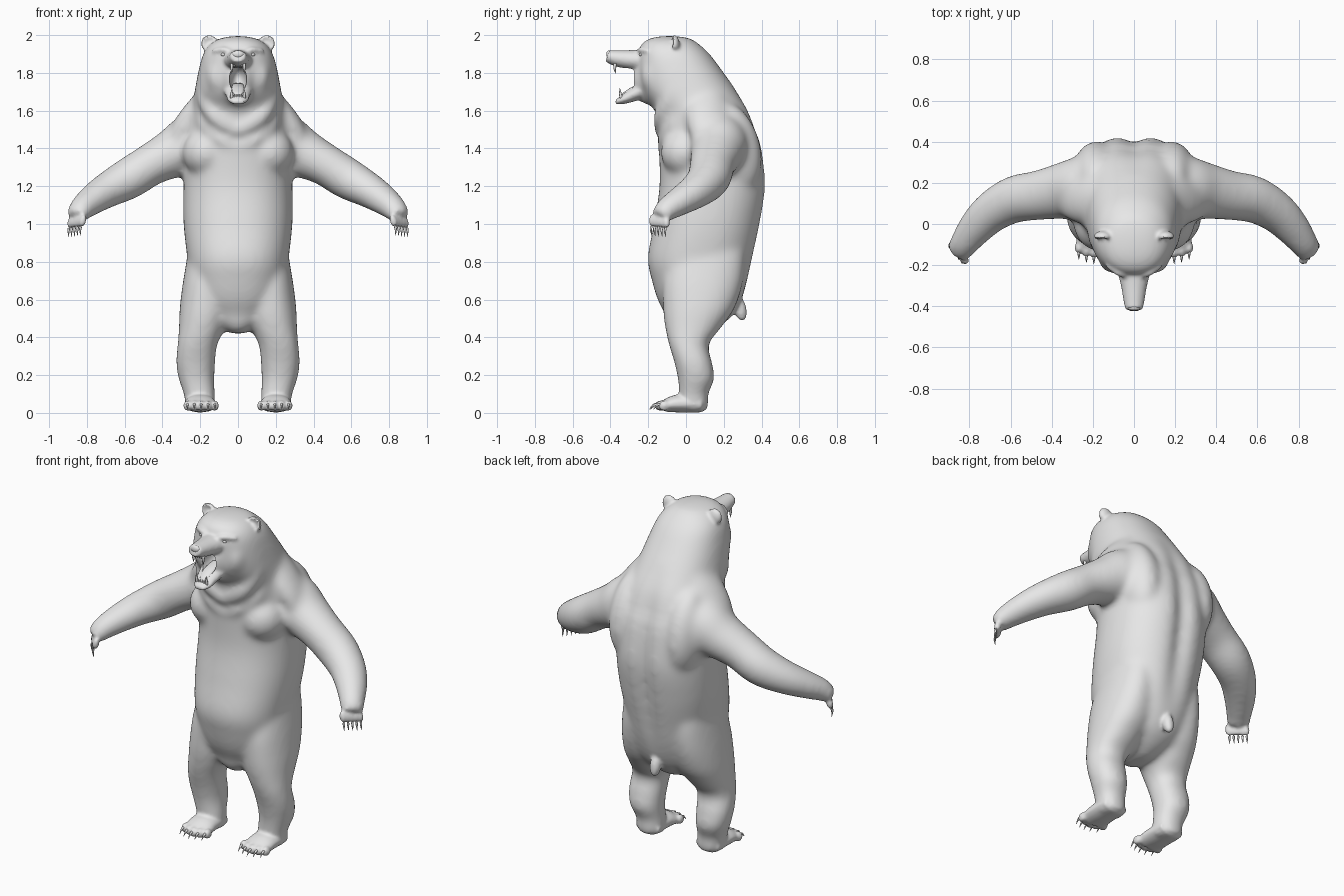
import bpy, bmesh, math
from mathutils import Vector, Matrix

if "Cube" in bpy.data.objects:
    bpy.data.objects.remove(bpy.data.objects["Cube"])

GREY = (0.8, 0.8, 0.8, 1)
fur = bpy.data.materials.new("plain grey")
fur.use_nodes = True
fur.diffuse_color = GREY
fur.node_tree.nodes["Principled BSDF"].inputs["Base Color"].default_value = GREY
UP = Vector((0, 0, 1))


def finish(name, bm):
    bmesh.ops.recalc_face_normals(bm, faces=bm.faces)
    me = bpy.data.meshes.new(name)
    bm.to_mesh(me)
    bm.free()
    me.materials.append(fur)
    me.shade_smooth()
    ob = bpy.data.objects.new(name, me)
    bpy.context.collection.objects.link(ob)
    return ob


def smooth_rows(rows, steps):
    # Catmull-Rom interpolation through rows of numbers
    rows = [Vector(r) for r in rows]
    ext = [rows[0]] + rows + [rows[-1]]
    out = []
    for p, q, r, s in zip(ext, ext[1:], ext[2:], ext[3:]):
        for i in range(steps):
            t = i / steps
            out.append(q + (r - p) * t / 2 + (p * 2 - q * 5 + r * 4 - s) * t * t / 2
                       + (q * 3 - p - r * 3 + s) * t ** 3 / 2)
    return out + [rows[-1]]


def skin(name, rings):
    bm = bmesh.new()
    loops = [[bm.verts.new(co) for co in ring] for ring in rings]
    n = len(loops[0])
    for a, b in zip(loops, loops[1:]):
        for i in range(n):
            j = (i + 1) % n
            bm.faces.new((a[i], a[j], b[j], b[i]))
    bm.faces.new(loops[0])
    bm.faces.new(loops[-1])
    return finish(name, bm)


def oval(n, power):
    for i in range(n):
        a = math.tau * i / n
        c, s = math.cos(a), math.sin(a)
        yield (math.copysign(abs(c) ** (2 / power), c),
               math.copysign(abs(s) ** (2 / power), s))


def slices(name, rows, power, groove=0):
    # horizontal slices: z, x min, x max, y front, y back
    rings = []
    for z, x0, x1, f, b in smooth_rows(rows, 6):
        ring = []
        for c, s in oval(72, power):
            x = (x0 + x1) / 2 + c * (x1 - x0) / 2
            y = (f + b) / 2 + s * (b - f) / 2
            if s > 0 and 0.6 < z < 1.75:
                fade = math.sin(math.pi * (z - 0.6) / 1.15)
                y -= groove * fade * math.exp(-(x / 0.05) ** 2)
            ring.append((x, y, z))
        rings.append(ring)
    return skin(name, rings)


def tube(name, rows, side=1, n=20, steps=5):
    # path rows: x, y, z, sideways radius, upward radius
    rows = [Vector(r) for r in smooth_rows(rows, steps)]
    pts = [Vector((r[0] * side, r[1], r[2])) for r in rows]
    rings = []
    for i, p in enumerate(pts):
        t = (pts[min(i + 1, len(pts) - 1)] - pts[max(i - 1, 0)]).normalized()
        ref = UP if abs(t.z) < 0.95 else Vector((0, 1, 0))
        u = t.cross(ref).normalized()
        v = u.cross(t)
        rings.append([p + u * c * rows[i][3] + v * s * rows[i][4] for c, s in oval(n, 2)])
    return skin(name, rings)


def blob(name, center, radii, tilt=0, roll=0):
    bm = bmesh.new()
    m = (Matrix.Translation(center) @ Matrix.Rotation(roll, 4, 'Y')
         @ Matrix.Rotation(tilt, 4, 'X') @ Matrix.Diagonal((*radii, 1)))
    bmesh.ops.create_uvsphere(bm, u_segments=24, v_segments=16, radius=1, matrix=m)
    return finish(name, bm)


def spike(name, a, mid, b, r, side=1):
    return tube(name, [(*a, r, r), (*mid, r * .75, r * .75), (*b, r * .08, r * .08)], side, 8, 3)


def apply(ob, kind, **settings):
    mod = ob.modifiers.new(kind.lower(), kind)
    for key, value in settings.items():
        setattr(mod, key, value)
    bpy.context.view_layer.objects.active = ob
    bpy.ops.object.modifier_apply(modifier=mod.name)


def merge(obs, name):
    bpy.ops.object.select_all(action='DESELECT')
    for ob in obs:
        ob.select_set(True)
    bpy.context.view_layer.objects.active = obs[0]
    bpy.ops.object.join()
    obs[0].name = name
    return obs[0]


def fuse(obs, name, voxel, rounds):
    ob = merge(obs, name)
    apply(ob, 'REMESH', mode='VOXEL', voxel_size=voxel, use_smooth_shade=True)
    apply(ob, 'SMOOTH', factor=.5, iterations=rounds)
    return ob


# Trunk, neck and skull
trunk = [(.42, .04, -.05, .10), (.46, .10, -.09, .18), (.52, .17, -.11, .25),
         (.6, .22, -.15, .295), (.7, .25, -.18, .33), (.82, .268, -.202, .36),
         (1, .288, -.17, .4), (1.2, .288, -.14, .43), (1.4, .278, -.143, .41),
         (1.5, .27, -.143, .375), (1.6, .25, -.165, .335), (1.7, .23, -.235, .272),
         (1.8, .212, -.255, .2), (1.9, .185, -.255, .125), (1.955, .145, -.235, .065),
         (1.983, .095, -.19, .02), (1.995, .03, -.13, -.05)]
masses = [slices("body", [(z, -w, w, f, b) for z, w, f, b in trunk], 2.25, .035),
          blob("snout_base", (0, -.2, 1.765), (.09, .094, .135))]

leg = [(1.08, .1, .18, .05, .22), (.9, .07, .25, -.05, .3), (.72, .04, .287, -.115, .305),
       (.56, .035, .308, -.122, .26), (.45, .07, .313, -.11, .185), (.36, .11, .32, -.09, .12),
       (.27, .12, .328, -.063, .138), (.18, .125, .315, -.043, .15),
       (.1, .122, .288, -.038, .118), (.04, .12, .28, -.04, .12), (.005, .13, .268, -.03, .108)]
arm = [(.14, .18, 1.43, .15, .18), (.25, .175, 1.415, .155, .165), (.35, .16, 1.37, .138, .132),
       (.46, .14, 1.315, .122, .112), (.58, .12, 1.24, .115, .11), (.69, .06, 1.18, .102, .094),
       (.77, -.02, 1.128, .088, .079), (.83, -.1, 1.078, .07, .064),
       (.858, -.14, 1.035, .064, .046)]

for side in (1, -1):
    tag = "left" if side > 0 else "right"
    masses += [
        slices(tag + "_leg", [(r[0], side * r[1], side * r[2], r[3], r[4]) for r in leg], 2.2),
        tube(tag + "_arm", arm, side, 28),
        # Shoulder blade, neck slope, chest muscle and flank
        blob(tag + "_shoulder_blade", (side * .185, .24, 1.4), (.115, .155, .25), .25),
        tube(tag + "_neck_slope", [(.1, .1, 1.74, .1, .06), (.2, .12, 1.59, .13, .085),
                                   (.29, .15, 1.47, .13, .08), (.37, .16, 1.39, .1, .07)], side),
        blob(tag + "_chest", (side * .16, .0, 1.38), (.135, .135, .13), 0, side * .5),
        # Fur folds below the head, meeting on the chest
        tube(tag + "_ruff", [(.16, 0, 1.82, .03, .03), (.18, -.07, 1.7, .044, .044),
                             (.12, -.125, 1.57, .048, .048), (-.01, -.13, 1.49, .036, .036)], side),
        tube(tag + "_collar", [(.2, .03, 1.66, .03, .03), (.17, -.06, 1.53, .046, .046),
                               (.09, -.105, 1.45, .045, .045), (-.01, -.12, 1.4, .03, .03)], side),
        blob(tag + "_cheek", (side * .105, -.165, 1.785), (.068, .075, .1)),
    ]

# Fuse the large masses softly before adding finer forms
parts = [fuse(masses, "body", .016, 14)]

# Snout, jaw and tail
parts += [
    tube("muzzle", [(0, -.2, 1.865, .09, .06), (0, -.3, 1.87, .064, .051),
                    (0, -.37, 1.878, .052, .043), (0, -.417, 1.89, .042, .032)]),
    tube("lower_jaw", [(0, -.18, 1.73, .09, .05), (0, -.28, 1.685, .066, .037),
                       (0, -.335, 1.658, .055, .024), (0, -.373, 1.643, .03, .011)]),
    blob("tail", (0, .285, .555), (.032, .034, .07), .25),
]

claws = []
for side in (1, -1):
    tag = "left" if side > 0 else "right"
    parts.append(tube(tag + "_foot", [(.2, .085, .045, .078, .043), (.2, -.04, .05, .083, .048),
                                      (.195, -.115, .036, .084, .032)], side))
    parts.append(tube(tag + "_brow", [(.015, -.25, 1.9, .012, .012), (.07, -.238, 1.922, .018, .015),
                                      (.13, -.2, 1.915, .012, .012)], side))
    # Ear dish with a raised rim
    parts.append(blob(tag + "_ear", (side * .152, -.05, 1.95), (.038, .016, .042)))
    rim = [(.152 + .035 * math.cos(a), -.062, 1.955 + .036 * math.sin(a), .011, .011)
           for a in (-1.2, -.4, .4, 1.2, 2, 2.8, 3.6)]
    parts.append(tube(tag + "_ear_rim", rim, side, 10))
    # Toes, fingers and their claws
    for i in range(5):
        k = i / 4
        x, y = .122 + .146 * k, -.115 - .022 * math.sin(math.pi * k)
        parts.append(blob("toe", (side * x, y, .038), (.021, .03, .028)))
        claws.append(spike("foot_claw", (x, y - .015, .044), (x, y - .035, .042),
                           (x, y - .058, .018), .008, side))
        x, y, z = .822 + .062 * k, -.178 + .075 * k, 1.018 - .008 * k
        parts.append(blob("finger", (side * x, y, z), (.019, .019, .034), 0, side * -.25))
        claws.append(spike("hand_claw", (x + .006, y, z - .015), (x + .013, y - .008, z - .045),
                           (x + .012, y - .003, z - .08), .008, side))

# Close the skin, then open the mouth
body = fuse(parts, "body", .009, 5)
cutter = blob("mouth_cutter", (0, -.295, 1.765), (.047, .13, .072), .12)
cutter.hide_render = True
apply(body, 'BOOLEAN', object=cutter, operation='DIFFERENCE', solver='EXACT')
bpy.data.objects.remove(cutter)
bpy.ops.object.select_all(action='DESELECT')
body.select_set(True)
bpy.ops.object.shade_smooth_by_angle(angle=math.radians(40))
merge(claws, "claws")

# Nose, eyes, tongue and teeth
blob("nose", (0, -.408, 1.898), (.031, .014, .021))
tube("tongue", [(0, -.2, 1.735, .03, .012), (0, -.27, 1.72, .032, .011),
                (0, -.32, 1.695, .026, .008), (0, -.338, 1.682, .012, .004)])
teeth = []
for side in (1, -1):
    blob("left_eye" if side > 0 else "right_eye", (side * .076, -.236, 1.897), (.014, .012, .01))
    for x in (.033, .019, .007):
        size = .009 if x > .03 else .006
        drop = size * 6 if x > .03 else size * 4
        teeth.append(spike("upper_tooth", (x, -.375, 1.85), (x, -.377, 1.85 - drop / 2),
                           (x, -.373, 1.85 - drop), size, side))
        teeth.append(spike("lower_tooth", (x, -.342, 1.665), (x, -.348, 1.665 + drop / 2),
                           (x, -.35, 1.665 + drop), size, side))
merge(teeth, "teeth")
